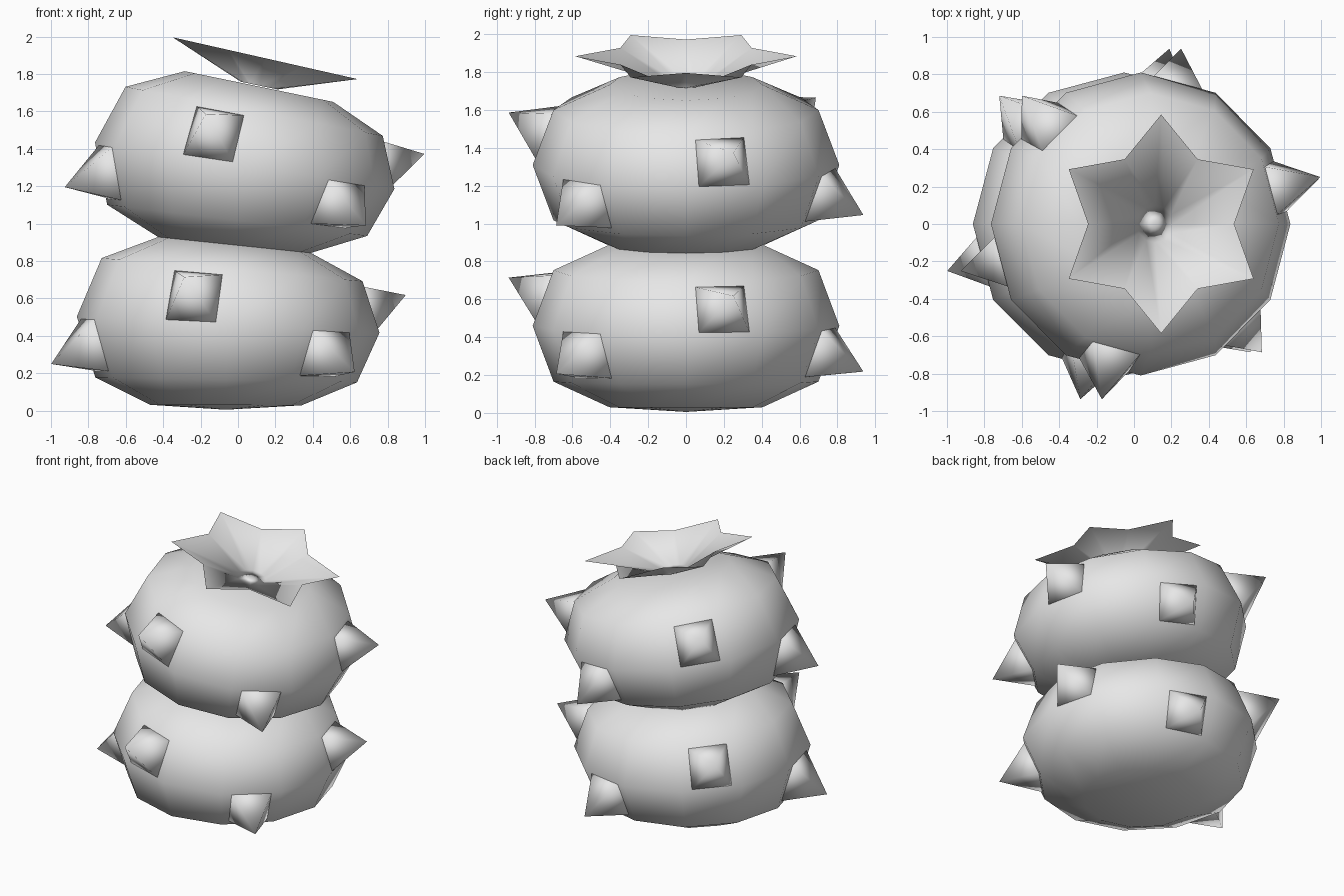
import bpy
import bmesh
from math import sin, cos, radians
from mathutils import Vector

if "Cube" in bpy.data.objects:
    bpy.data.objects.remove(bpy.data.objects["Cube"])

grey = bpy.data.materials.new("light_grey")
grey.use_nodes = True
grey.diffuse_color = (0.8, 0.8, 0.8, 1)
grey.node_tree.nodes["Principled BSDF"].inputs["Base Color"].default_value = (0.8, 0.8, 0.8, 1)

BEND_RADIUS = 8.55
BASE_X = -0.065


def bend(p):
    """Lean the upright plant progressively towards +x."""
    a = p.z / BEND_RADIUS
    return Vector((BASE_X + BEND_RADIUS * (1 - cos(a)) + p.x * cos(a), p.y,
                   BEND_RADIUS * sin(a) - p.x * sin(a)))


def polar(radius, degrees, z):
    a = radians(degrees)
    return Vector((radius * cos(a), radius * sin(a), z))


def finish(name, bm, recalc=True):
    if recalc:
        bmesh.ops.recalc_face_normals(bm, faces=bm.faces)
    for v in bm.verts:
        v.co = bend(v.co)
    mesh = bpy.data.meshes.new(name)
    bm.to_mesh(mesh)
    bm.free()
    mesh.materials.append(grey)
    mesh.shade_smooth()
    obj = bpy.data.objects.new(name, mesh)
    bpy.context.collection.objects.link(obj)


def bridge(bm, low, high):
    n = len(low)
    for i in range(n):
        j = (i + 1) % n
        bm.faces.new((low[i], low[j], high[j], high[i]))


def fan(bm, ring, z):
    tip = bm.verts.new((0, 0, z))
    for i in range(len(ring)):
        bm.faces.new((tip, ring[i], ring[(i + 1) % len(ring)]))


# Rounded twelve-sided stem segment
def segment(name, mid):
    bm = bmesh.new()
    profile = [(0.405, -0.43), (0.70, -0.295), (0.81, 0), (0.70, 0.295), (0.405, 0.43)]
    rings = [[bm.verts.new(polar(r, i * 30, mid + z)) for i in range(12)]
             for r, z in profile]
    for low, high in zip(rings, rings[1:]):
        bridge(bm, low, high)
    fan(bm, rings[0], mid - 0.455)
    fan(bm, rings[-1], mid + 0.43)
    finish(name, bm)


# Four-sided thorn, aimed outward and tilted away from the segment's middle
def spike(name, azimuth, tip_z, tilt):
    bm = bmesh.new()
    out = polar(cos(tilt), azimuth, sin(tilt))
    side = polar(1, azimuth + 90, 0)
    up = out.cross(side)
    tip = polar(0.97, azimuth, tip_z)
    base = tip - out * 0.36
    half = 0.19
    corners = [bm.verts.new(base + side * half * a + up * half * b)
               for a, b in ((-1, -1), (1, -1), (1, 1), (-1, 1))]
    point = bm.verts.new(tip)
    bm.faces.new(corners)
    for i in range(4):
        bm.faces.new((corners[i], corners[(i + 1) % 4], point))
    finish(name, bm)


for label, mid in (("lower", 0.46), ("upper", 1.315)):
    segment(label + "_segment", mid)
    for i in range(6):
        sign = 1 if i % 2 == 0 else -1
        spike(f"{label}_spike_{i + 1}", 15 + 60 * i, mid + sign * 0.235, sign * radians(22))

# Shallow six-pointed flower
bm = bmesh.new()
heart = [bm.verts.new(polar(0.10, i * 30, 1.75)) for i in range(12)]
rim = [bm.verts.new(polar(0.585 if i % 2 else 0.40, i * 30, 1.90)) for i in range(12)]
bridge(bm, heart, rim)
fan(bm, heart, 1.75)
finish("flower", bm, recalc=False)
